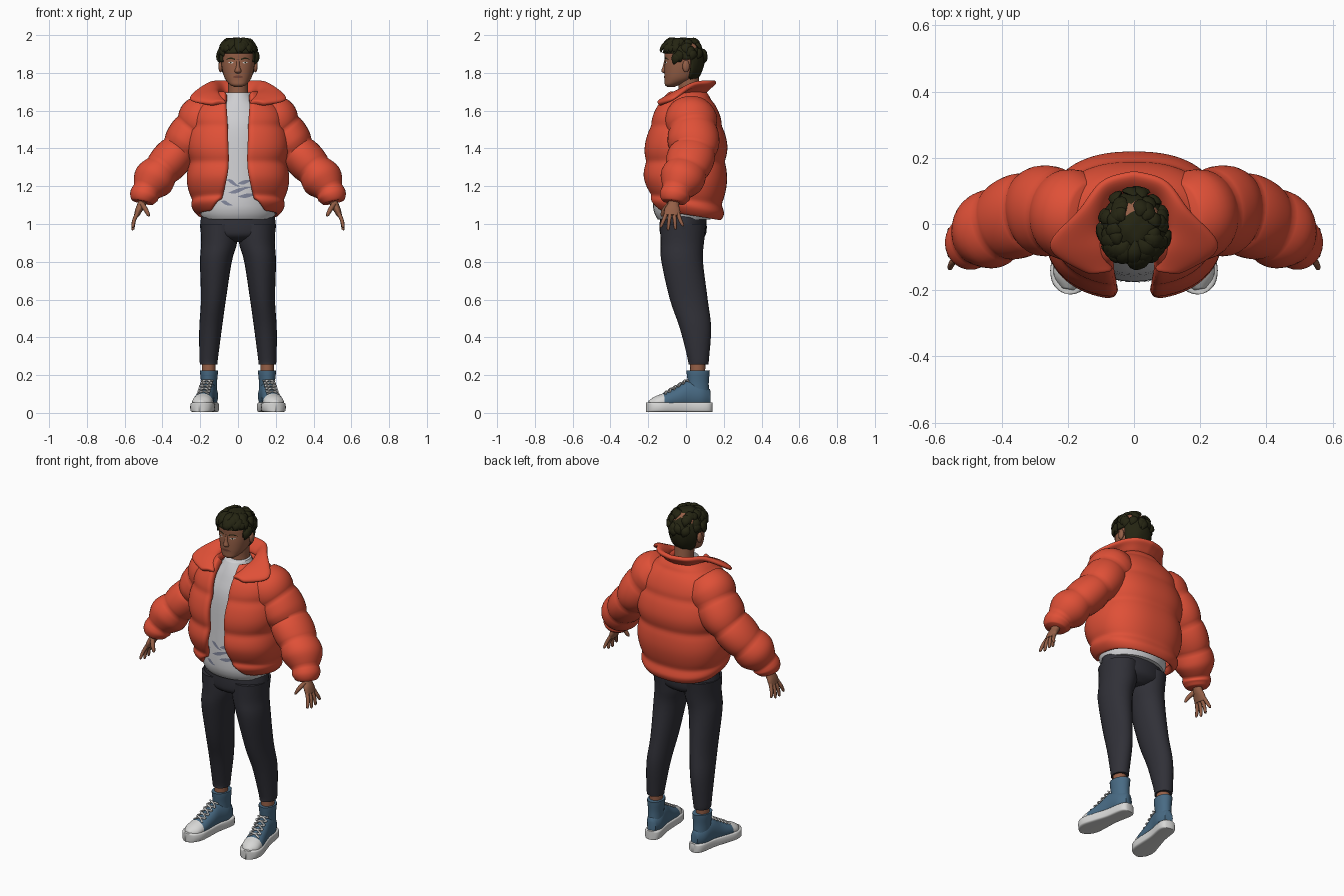
import bpy, bmesh, random
from math import sin, cos, pi, asin, radians, floor
from mathutils import Vector, Matrix
from mathutils.bvhtree import BVHTree

if "Cube" in bpy.data.objects:
    bpy.data.objects.remove(bpy.data.objects["Cube"])
random.seed(4)


def material(name, *rgb):
    m = bpy.data.materials.new(name)
    m.use_nodes = True
    m.diffuse_color = (*rgb, 1)
    m.node_tree.nodes["Principled BSDF"].inputs["Base Color"].default_value = (*rgb, 1)
    return m


ORANGE = material("jacket orange", .74, .08, .038)
GREY = material("shirt grey", .62, .62, .64)
PRINT = material("print blue grey", .22, .24, .33)
NAVY = material("trouser charcoal", .03, .03, .039)
SKIN = material("skin brown", .30, .115, .062)
LIP = material("lip brown", .17, .055, .035)
HAIR = material("hair dark", .018, .018, .006)
BLUE = material("shoe blue", .065, .145, .23)
WHITE = material("rubber white", .68, .68, .67)


def smooth_rows(rows, sub):
    """Catmull-Rom interpolation of tuples; returns (parameter, values) pairs."""
    out = []
    last = len(rows) - 1
    for k in range(last * sub + 1):
        u = k / sub
        i = min(int(floor(u)), last - 1)
        t = u - i
        a, b, c, d = (rows[min(max(i + o, 0), last)] for o in (-1, 0, 1, 2))
        out.append((u, [.5 * (2 * q + (r - p) * t + (2 * p - 5 * q + 4 * r - s) * t * t
                              + (3 * q - p - 3 * r + s) * t ** 3) for p, q, r, s in zip(a, b, c, d)]))
    return out


def spow(v, e):
    return abs(v) ** e * (1 if v >= 0 else -1)


def tube(bm, rows, n=24, sub=4, power=2, ref=(0, 1, 0), axis=None, puff=0):
    """Loft superellipse rings (x, y, z, ra, rb, gap); a gap leaves the front open."""
    rows = [tuple(r) + (0,) * (6 - len(r)) for r in rows]
    dense = smooth_rows(rows, sub)
    pts = [Vector(v[:3]) for _, v in dense]
    has_gap = rows[0][5] > 0
    rings = []
    for i, (u, (_, _, _, ra, rb, gap)) in enumerate(dense):
        t = Vector(axis) if axis else pts[min(i + 1, len(pts) - 1)] - pts[max(i - 1, 0)]
        t.normalize()
        a = Vector(ref).cross(t).normalized()
        b = t.cross(a)
        f = 1 + puff * (abs(sin(pi * u / 2)) ** .7 - .5)
        ra, rb = max(ra, .001) * f, max(rb, .001) * f
        start = asin(min(.95, max(gap, 0) / ra) ** (power / 2)) if has_gap else 0
        ring = []
        for j in range(n):
            ang = start + (2 * pi - 2 * start) * j / (n - 1 if has_gap else n)
            ring.append(bm.verts.new(pts[i] + a * ra * spow(sin(ang), 2 / power)
                                     - b * rb * spow(cos(ang), 2 / power)))
        rings.append(ring)
    for lo, hi in zip(rings, rings[1:]):
        for j in range(n - 1 if has_gap else n):
            k = (j + 1) % n
            bm.faces.new((lo[j], lo[k], hi[k], hi[j]))
    if not has_gap:
        bm.faces.new(rings[0][::-1])
        bm.faces.new(rings[-1])
        bmesh.ops.recalc_face_normals(bm, faces=bm.faces)


def stack(bm, rows, **kw):
    """Horizontal rings given as (z, half width, front y, back y, gap)."""
    tube(bm, [(0, (r[2] + r[3]) / 2, r[0], r[1], (r[3] - r[2]) / 2, *r[4:]) for r in rows],
         axis=(0, 0, 1), **kw)


def finish(name, bm, mats, mirror=False, solid=0, offset=-1, subsurf=0, rule=None, xf=None):
    mats = mats if isinstance(mats, list) else [mats]
    if rule:
        for f in bm.faces:
            f.material_index = rule(f.calc_center_median())
    if xf:
        bm.transform(xf)
    me = bpy.data.meshes.new(name)
    bm.to_mesh(me)
    bm.free()
    for m in mats:
        me.materials.append(m)
    me.shade_smooth()
    me.set_sharp_from_angle(angle=radians(60))
    ob = bpy.data.objects.new(name, me)
    bpy.context.collection.objects.link(ob)
    if mirror:
        ob.modifiers.new("Mirror", "MIRROR").use_clip = True
    if solid:
        s = ob.modifiers.new("Solidify", "SOLIDIFY")
        s.thickness, s.offset = solid, offset
    if subsurf:
        s = ob.modifiers.new("Subdivision", "SUBSURF")
        s.levels = s.render_levels = subsurf
    return ob


def patch(bm, target, spine, lift=.002):
    """Thin strip (x, z, half height) laid on the front of a surface."""
    pairs = []
    for _, (x, z, h) in smooth_rows(spine, 3):
        pair = []
        for s in (-1, 1):
            hit = target.ray_cast(Vector((x, -1, z + s * max(h, .0004))), Vector((0, 1, 0)))[0]
            pair.append(bm.verts.new(hit - Vector((0, lift, 0))))
        pairs.append(pair)
    for p, q in zip(pairs, pairs[1:]):
        bm.faces.new((p[0], q[0], q[1], p[1]))


# Trousers
bm = bmesh.new()
stack(bm, [(.905, .07, -.08, .06), (.935, .17, -.13, .1), (.98, .2, -.14, .11), (1.06, .19, -.135, .105)])
finish("trouser_hips", bm, NAVY)
bm = bmesh.new()
tube(bm, [(.155, .065, .255, .045, .053), (.155, .065, .29, .049, .057), (.145, .05, .45, .06, .083),
          (.13, .015, .6, .066, .1), (.117, -.02, .8, .084, .11), (.1, -.02, .9, .095, .115),
          (.1, -.015, 1, .1, .122)], axis=(0, 0, 1))
finish("trouser_legs", bm, NAVY, mirror=True)
bm = bmesh.new()
tube(bm, [(.155, .06, .15, .036, .04), (.155, .063, .28, .036, .04)], n=16, axis=(0, 0, 1))
finish("ankles", bm, SKIN, mirror=True)

# Shoes, turned slightly outward
turn = Matrix.Translation((.163, .01, 0)) @ Matrix.Rotation(radians(10), 4, 'Z')
along = dict(ref=(0, 0, 1), axis=(0, -1, 0))
bm = bmesh.new()
tube(bm, [(0, y, .03, w, .026) for y, w in ((.13, .012), (.122, .034), (.09, .047), (0, .046), (-.08, .056),
          (-.15, .064), (-.195, .052), (-.217, .03), (-.225, .008))], power=6, **along)
finish("shoe_soles", bm, WHITE, mirror=True, xf=turn)
bm = bmesh.new()
tube(bm, [(0, .118, .08, .025, .045), (0, .07, .09, .046, .07), (0, 0, .095, .044, .075),
          (0, -.06, .075, .048, .06), (0, -.12, .062, .054, .046), (0, -.175, .052, .05, .036),
          (0, -.21, .045, .02, .02)], **along)
finish("shoe_uppers", bm, [BLUE, WHITE], mirror=True, xf=turn, rule=lambda c: int(c.y < -.14))
bm = bmesh.new()
stack(bm, [(.06, .042, 0, .118), (.15, .041, 0, .112), (.205, .046, -.006, .116), (.225, .046, -.008, .118)])
finish("shoe_shafts", bm, BLUE, mirror=True, xf=turn)
bm = bmesh.new()
for k in range(5):
    y = -.115 + .025 * k
    z = .112 + .58 * (y + .12)
    for s in (-1, 1):
        tube(bm, [(-.032 * s, y - .012, z - .016, .005, .005), (0, y, z, .005, .005),
                  (.032 * s, y + .012, z - .004, .005, .005)], n=6)
finish("shoe_laces", bm, WHITE, mirror=True, xf=turn)

# Shirt with a streaked print
bm = bmesh.new()
stack(bm, [(1.025, .185, -.15, .13), (1.06, .2, -.168, .14), (1.12, .2, -.175, .14), (1.3, .19, -.165, .14),
           (1.5, .19, -.15, .13), (1.6, .15, -.12, .11), (1.66, .09, -.095, .09), (1.695, .068, -.075, .08)], n=32)
shirt_surface = BVHTree.FromBMesh(bm)
finish("shirt", bm, GREY)
bm = bmesh.new()
for x, z, length, rise in ((-.06, 1.235, .07, -.035), (-.05, 1.165, .12, .03), (.0, 1.145, .11, .012),
                           (.0, 1.215, .08, .015), (-.13, 1.17, .06, .02), (-.09, 1.12, .06, -.02)):
    patch(bm, shirt_surface, [(x, z, .001), (x + length * .35, z + rise * .3, .011),
                              (x + length * .7, z + rise * .8, .006), (x + length, z + rise, .001)], .003)
finish("shirt_print", bm, PRINT)

# Jacket body: quilted shell open at the front, hem dropping toward the back
bm = bmesh.new()
stack(bm, [(1.045, .212, -.165, .185, .14), (1.085, .235, -.19, .195, .11), (1.13, .25, -.2, .195, .08),
           (1.23, .263, -.222, .21, .06), (1.33, .262, -.222, .212, .05), (1.42, .265, -.215, .212, .052),
           (1.52, .255, -.195, .195, .055), (1.6, .225, -.165, .165, .06), (1.66, .17, -.135, .135, .065),
           (1.705, .1, -.1, .1, .068)], n=48, power=2.4, puff=.07)
for v in bm.verts:
    v.co.z -= v.co.y * .16 * min(1, max(0, (1.3 - v.co.z) / .2))
finish("jacket_body", bm, ORANGE, solid=.04, subsurf=1)

# Quilted sleeves with cuffs
bm = bmesh.new()
tube(bm, [(.13, .02, 1.61, .1, .11), (.18, .025, 1.56, .125, .13), (.225, .035, 1.5, .122, .132),
          (.275, .04, 1.435, .112, .13), (.315, .035, 1.385, .103, .125), (.36, .02, 1.335, .1, .12),
          (.405, 0, 1.285, .1, .117), (.45, -.025, 1.23, .103, .11), (.485, -.05, 1.175, .078, .082),
          (.498, -.06, 1.145, .072, .076), (.505, -.065, 1.115, .06, .064)], n=32, sub=5, puff=.11)
finish("jacket_sleeves", bm, ORANGE, mirror=True)

# Spread collar
inner = [(0, .09, 1.69), (.07, .07, 1.69), (.1, 0, 1.695), (.088, -.07, 1.685), (.06, -.14, 1.635)]
outer = [(0, .16, 1.755), (.095, .132, 1.755), (.165, .045, 1.742), (.262, -.07, 1.66), (.135, -.15, 1.63)]
middle = [tuple((p + q) / 2 + (.012 if k == 2 else 0) for k, (p, q) in enumerate(zip(a, b)))
          for a, b in zip(inner, outer)]
bm = bmesh.new()
strips = [[bm.verts.new(v) for _, v in smooth_rows(c, 4)] for c in (inner, middle, outer)]
for lo, hi in zip(strips, strips[1:]):
    for j in range(len(lo) - 1):
        bm.faces.new((lo[j], lo[j + 1], hi[j + 1], hi[j]))
finish("jacket_collar", bm, ORANGE, mirror=True, solid=.03, offset=0, subsurf=2)

# Hands: palm, four fingers and thumb
bm = bmesh.new()
tube(bm, [(.497, -.06, 1.15, .024, .03), (.51, -.066, 1.105, .022, .03), (.525, -.072, 1.075, .019, .042),
          (.537, -.075, 1.045, .014, .042)], n=16)
for k in range(4):
    y = -.105 + .021 * k
    spread = (k - 1.6) * .017
    tip = 1.0 - .018 * (1, 1.7, 1.5, .6)[k]
    tube(bm, [(.534, y, 1.055, .011, .011), (.55, y + spread * .5, 1.02, .010, .010),
              (.556, y + spread, tip + .006, .008, .008), (.555, y + spread, tip, .004, .004)], n=8, sub=3)
tube(bm, [(.508, -.088, 1.105, .014, .015), (.488, -.115, 1.075, .012, .013), (.475, -.125, 1.05, .009, .01),
          (.472, -.128, 1.04, .004, .004)], n=8)
finish("hands", bm, SKIN, mirror=True)

# Neck and head
bm = bmesh.new()
stack(bm, [(1.62, .06, -.045, .085), (1.7, .053, -.04, .075), (1.8, .055, -.045, .065)])
finish("neck", bm, SKIN)
bm = bmesh.new()
stack(bm, [(1.726, .02, -.1, -.06), (1.738, .044, -.112, -.03), (1.762, .065, -.113, .03), (1.79, .077, -.114, .06),
           (1.83, .086, -.114, .078), (1.87, .09, -.112, .083), (1.91, .089, -.113, .083),
           (1.95, .075, -.09, .07), (1.975, .035, -.05, .04)], n=32, power=2.2)
face_surface = BVHTree.FromBMesh(bm)
finish("head", bm, SKIN)
bm = bmesh.new()
tube(bm, [(0, -.1, 1.795, .01, .01), (0, -.112, 1.808, .018, .018), (0, -.11, 1.835, .01, .013),
          (0, -.104, 1.87, .008, .01)], n=16, axis=(0, 0, 1))
finish("nose", bm, SKIN)
bm = bmesh.new()
bmesh.ops.create_uvsphere(bm, u_segments=12, v_segments=8, radius=1,
                          matrix=Matrix.Translation((.092, 0, 1.835)) @ Matrix.Diagonal((.012, .019, .032, 1)))
finish("ears", bm, SKIN, mirror=True)

# Facial details
for name, mat, mirror, spine, lift in (
        ("eye_whites", WHITE, True, [(.022, 1.853, 0), (.037, 1.855, .005), (.054, 1.855, 0)], .002),
        ("irises", HAIR, True, [(.033, 1.855, .001), (.038, 1.855, .005), (.043, 1.855, .001)], .003),
        ("eyebrows", HAIR, True, [(.015, 1.871, .003), (.04, 1.878, .004), (.064, 1.87, .001)], .003),
        ("lips", LIP, False, [(-.03, 1.778, 0), (-.012, 1.779, .006), (.012, 1.779, .006), (.03, 1.778, 0)], .003)):
    bm = bmesh.new()
    patch(bm, face_surface, spine, lift)
    finish(name, bm, mat, mirror=mirror)


# Hair cap, trimmed around the face and ears
def hair_point(az, el, r=1):
    d = Vector((cos(el) * sin(az), -cos(el) * cos(az), sin(el)))
    return Vector((.1 * d.x * r, -.015 + .114 * d.y * r, 1.872 + (.116 if d.z > 0 else .14) * d.z * r))


def hairline(y):
    return 1.91 if y < -.07 else 1.855 if y < -.025 else 1.875 if y < .022 else 1.765


bm = bmesh.new()
bmesh.ops.create_uvsphere(bm, u_segments=48, v_segments=32, radius=1)
for v in bm.verts:
    d = v.co.copy()
    lump = 1 + .02 * sin(9 * d.x + 4 * d.z) * cos(8 * d.y)
    v.co = Vector((.102 * d.x, -.015 + .114 * d.y, 1.872 + (.116 if d.z > 0 else .14) * d.z)) * 1
    v.co = Vector((0, -.015, 1.872)) + (v.co - Vector((0, -.015, 1.872))) * lump
bmesh.ops.delete(bm, geom=[f for f in bm.faces if f.calc_center_median().z < hairline(f.calc_center_median().y)],
                 context='FACES')
finish("hair_cap", bm, HAIR, solid=.014)

# Hair locks swept forward and down
bm = bmesh.new()
for k in range(64):
    front = k < 26
    az = random.uniform(-1.2, 1.2) if front else random.uniform(1.1, 2 * pi - 1.1)
    el = random.uniform(.65, 1.3) if front else random.uniform(.25, 1.2)
    bend = random.uniform(-.35, .35)
    drop = min(el - .3, .75) if front else .5
    path = [(hair_point(az + bend * t, el - drop * t, 1.0 + .07 * sin(pi * t) + (.09 * t if front else 0)), w)
            for t, w in ((0, .006), (.35, .022), (.7, .018), (1, .002))]
    tube(bm, [(*p, w, w * .45) for p, w in path], n=8, sub=3,
         ref=(path[1][0] - Vector((0, -.015, 1.872))).normalized())
finish("hair_locks", bm, HAIR)
